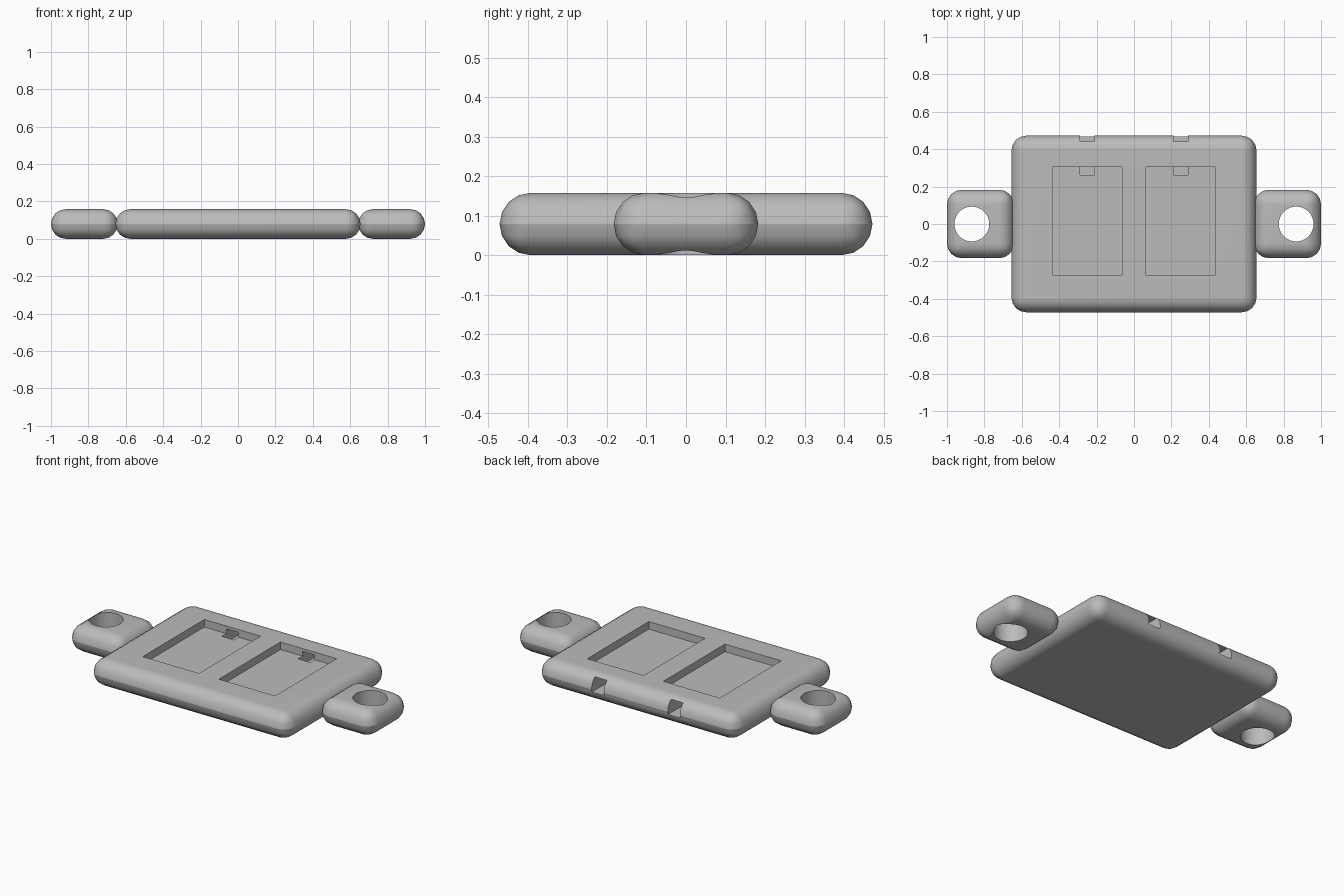
import bpy, bmesh, math
from mathutils import Matrix, Vector

default = bpy.data.objects.get("Cube")
if default:
    bpy.data.objects.remove(default, do_unlink=True)

HEIGHT = 0.158
ROUND = 0.0788

grey = bpy.data.materials.new("plain grey")
grey.use_nodes = True
grey.diffuse_color = (0.5, 0.5, 0.5, 1)
grey.node_tree.nodes["Principled BSDF"].inputs["Base Color"].default_value = (0.5, 0.5, 0.5, 1)


def finish(name, bm):
    mesh = bpy.data.meshes.new(name)
    bm.to_mesh(mesh)
    bm.free()
    mesh.materials.append(grey)
    obj = bpy.data.objects.new(name, mesh)
    bpy.context.collection.objects.link(obj)
    return obj


def box(name, low, high, radius=0):
    """Box between two corners, optionally with every edge rounded."""
    low, high = Vector(low), Vector(high)
    bm = bmesh.new()
    bmesh.ops.create_cube(bm, size=1, matrix=Matrix.Translation((low + high) / 2)
                          @ Matrix.Diagonal((*(high - low), 1)))
    if radius:
        bmesh.ops.bevel(bm, geom=bm.edges[:], offset=radius, segments=4,
                        profile=0.5, affect='EDGES')
    return finish(name, bm)


def cylinder(name, centre, radius):
    bm = bmesh.new()
    bmesh.ops.create_cone(bm, cap_ends=True, segments=48, radius1=radius, radius2=radius,
                          depth=1, matrix=Matrix.Translation(centre))
    return finish(name, bm)


def cut(obj, cutter):
    """Subtract the cutter, then discard it."""
    cutter.hide_render = True
    bpy.context.view_layer.objects.active = obj
    mod = obj.modifiers.new("cut", 'BOOLEAN')
    mod.operation = 'DIFFERENCE'
    mod.solver = 'EXACT'
    mod.object = cutter
    bpy.ops.object.modifier_apply(modifier=mod.name)
    bpy.data.objects.remove(cutter, do_unlink=True)


def smooth(obj):
    bpy.ops.object.select_all(action='DESELECT')
    obj.select_set(True)
    bpy.context.view_layer.objects.active = obj
    bpy.ops.object.shade_smooth_by_angle(angle=math.radians(30))
    mod = obj.modifiers.new("even shading", 'WEIGHTED_NORMAL')
    mod.keep_sharp = True


# Main rounded plate
body = box("body", (-0.655, -0.472, 0), (0.655, 0.472, HEIGHT), ROUND)

for side, label in ((-1, "right"), (1, "left")):
    # Shallow pocket with a small tunnel leading out of the back edge
    x = side * 0.25
    cut(body, box("pocket_cutter", (x - 0.185, -0.272, 0.113), (x + 0.185, 0.305, 0.3)))
    cut(body, box("tunnel_cutter", (x - 0.04, 0.263, 0.062), (x + 0.04, 0.6, 0.141)))

    # Mounting tab with a round hole
    ends = sorted((side * 0.642, side * 1.0))
    tab = box(label + "_tab", (ends[0], -0.183, 0), (ends[1], 0.183, HEIGHT), ROUND)
    cut(tab, cylinder("hole_cutter", (side * 0.867, 0, HEIGHT / 2), 0.093))
    smooth(tab)

smooth(body)
